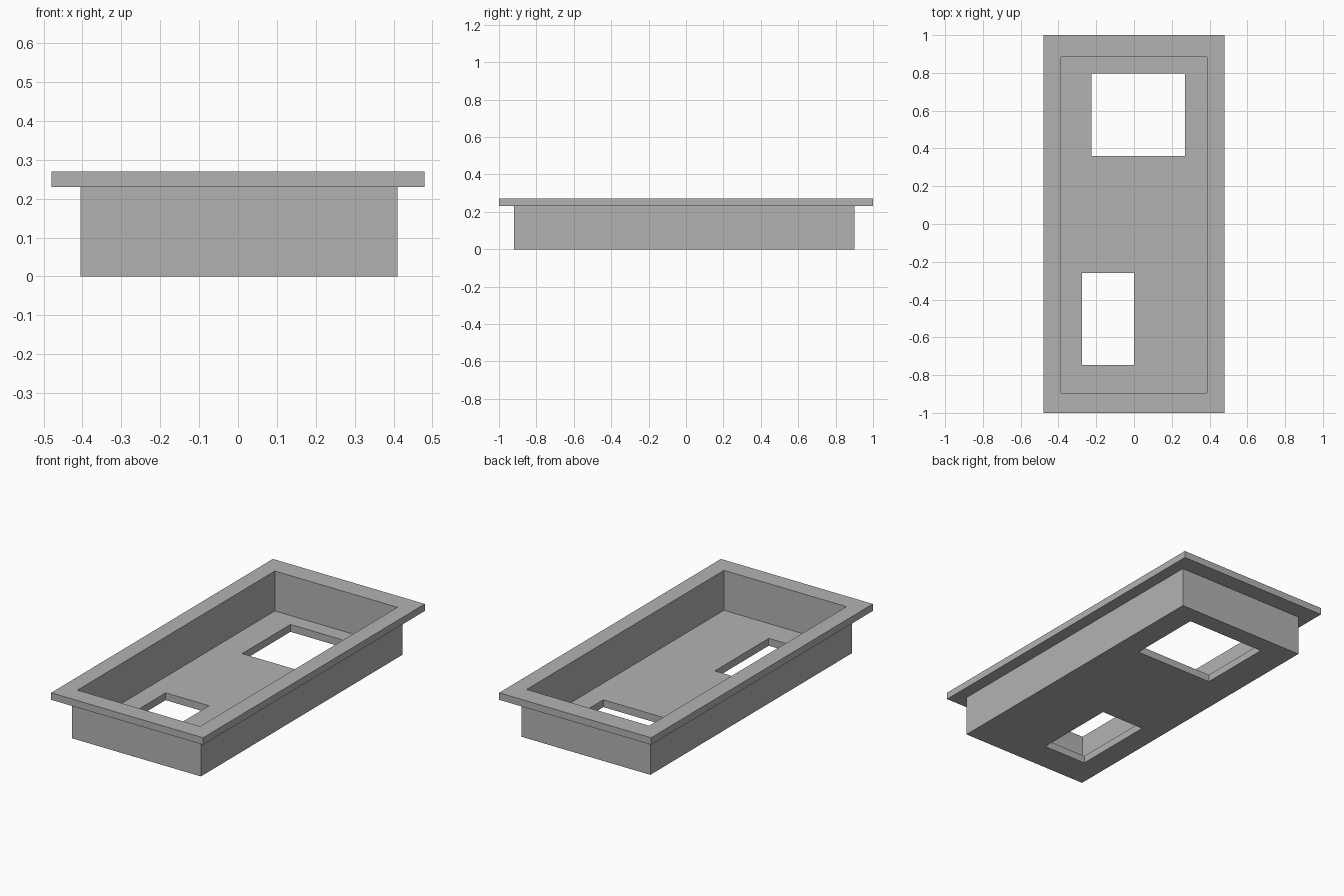
import bpy
import bmesh
from mathutils import Matrix, Vector

cube = bpy.data.objects.get("Cube")
if cube:
    bpy.data.objects.remove(cube, do_unlink=True)

FLOOR, RIM, TOP = 0.042, 0.23, 0.27   # floor top, flange underside, flange top

grey = bpy.data.materials.new("plain grey")
grey.use_nodes = True
colour = (0.45, 0.45, 0.45, 1)
grey.diffuse_color = colour
grey.node_tree.nodes["Principled BSDF"].inputs["Base Color"].default_value = colour


def box(name, low, high):
    """Axis-aligned box between two corners."""
    low, high = Vector(low), Vector(high)
    bm = bmesh.new()
    place = Matrix.Translation((low + high) / 2) @ Matrix.Diagonal((*(high - low), 1))
    bmesh.ops.create_cube(bm, size=1, matrix=place)
    mesh = bpy.data.meshes.new(name)
    bm.to_mesh(mesh)
    bm.free()
    mesh.materials.append(grey)
    obj = bpy.data.objects.new(name, mesh)
    bpy.context.collection.objects.link(obj)
    return obj


def combine(target, tool, operation):
    """Apply a boolean and discard its helper box."""
    tool.hide_render = True
    mod = target.modifiers.new(operation.lower(), "BOOLEAN")
    mod.operation, mod.object, mod.solver = operation, tool, "EXACT"
    bpy.context.view_layer.objects.active = target
    bpy.ops.object.modifier_apply(modifier=mod.name)
    bpy.data.objects.remove(tool, do_unlink=True)


# Tray body with its overhanging flange
tray = box("recessed_tray", (-0.405, -0.92, 0), (0.41, 0.90, 0.25))
combine(tray, box("flange", (-0.48, -1, RIM), (0.48, 1, TOP)), "UNION")

# Open cavity, then the two rectangular floor openings
openings = {
    "cavity": ((-0.387, -0.895, FLOOR), (0.387, 0.885, 0.5)),
    "large_opening": ((-0.226, 0.36, -0.1), (0.27, 0.796, 0.1)),
    "small_opening": ((-0.275, -0.746, -0.1), (0, -0.26, 0.1)),
}
for name, (low, high) in openings.items():
    combine(tray, box(name, low, high), "DIFFERENCE")
